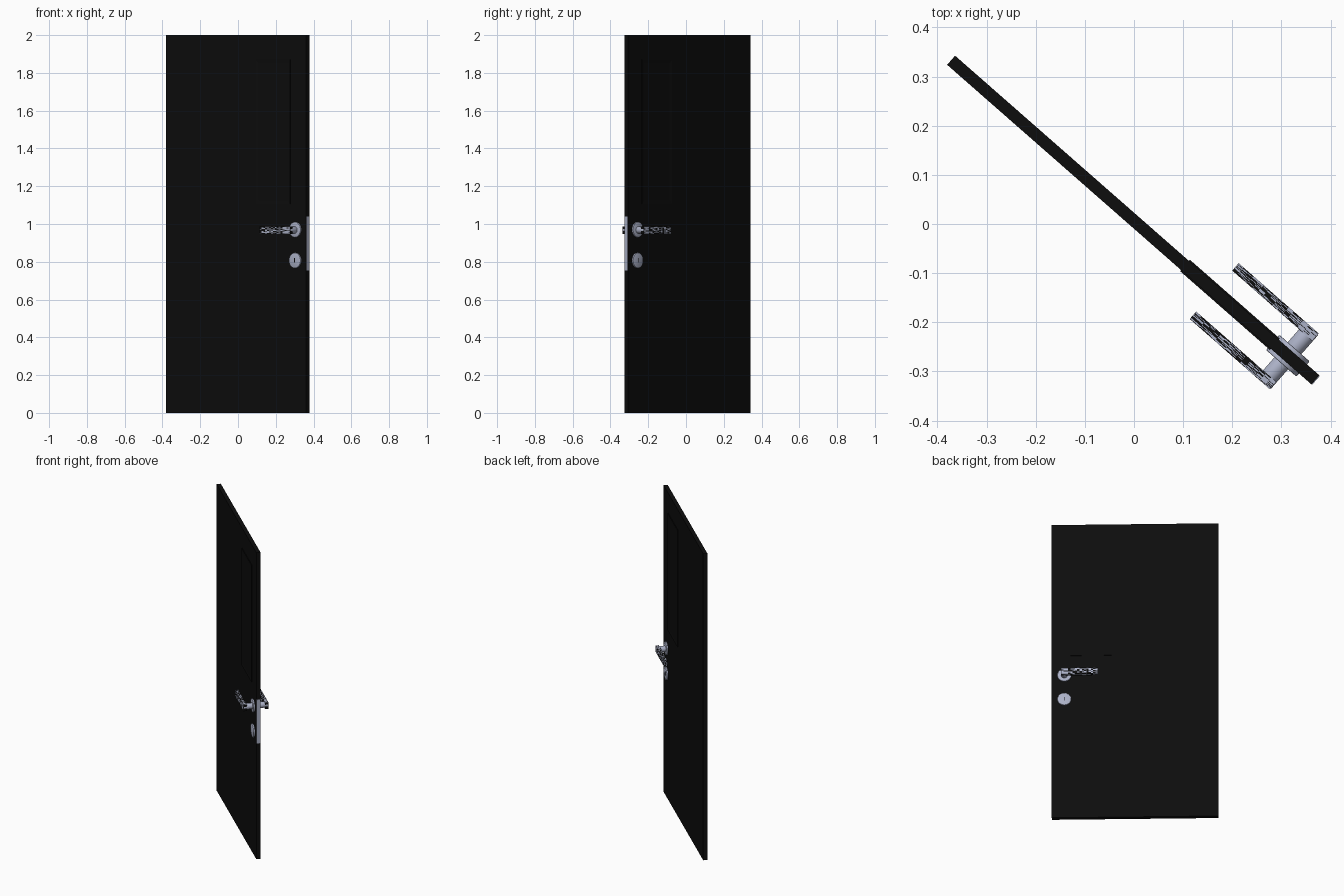
import bpy, bmesh, random
from math import radians, pi
from mathutils import Matrix, Vector

if "Cube" in bpy.data.objects:
    bpy.data.objects.remove(bpy.data.objects["Cube"])

random.seed(3)
# Door stands turned about z: local x runs along the door, local y is through it
PLACE = Matrix.Translation((-0.0015, 0.008, 0)) @ Matrix.Rotation(radians(-41.26), 4, 'Z')


def material(name, rgb):
    m = bpy.data.materials.new(name)
    m.diffuse_color = (*rgb, 1)
    m.use_nodes = True
    m.node_tree.nodes["Principled BSDF"].inputs["Base Color"].default_value = m.diffuse_color
    return m


BLACK = material("door black", (0.004, 0.004, 0.004))
METAL = material("blue grey metal", (0.41, 0.44, 0.57))


def finish(name, bm, mats, smooth=False):
    bmesh.ops.recalc_face_normals(bm, faces=bm.faces)
    bm.transform(PLACE)
    me = bpy.data.meshes.new(name)
    bm.to_mesh(me)
    bm.free()
    for m in mats:
        me.materials.append(m)
    ob = bpy.data.objects.new(name, me)
    bpy.context.collection.objects.link(ob)
    if smooth:
        bpy.context.view_layer.objects.active = ob
        ob.select_set(True)
        bpy.ops.object.shade_smooth_by_angle(angle=radians(35))
        ob.select_set(False)
    return ob


def box_bm(x0, x1, y0, y1, z0, z1, cuts=0):
    bm = bmesh.new()
    bmesh.ops.create_cube(bm, size=1)
    if cuts:
        bmesh.ops.subdivide_edges(bm, edges=bm.edges[:], cuts=cuts, use_grid_fill=True)
    bm.transform(Matrix.Translation(((x0 + x1) / 2, (y0 + y1) / 2, (z0 + z1) / 2))
                 @ Matrix.Diagonal((x1 - x0, y1 - y0, z1 - z0, 1)))
    return bm


def disc(name, x, z, r, y0, y1, mat, bevel=0.0):
    """Round part whose axis passes through the door."""
    bm = bmesh.new()
    bmesh.ops.create_cone(bm, cap_ends=True, segments=32, radius1=r, radius2=r, depth=abs(y1 - y0))
    if bevel:
        rims = [e for e in bm.edges if abs(e.verts[0].co.z - e.verts[1].co.z) < 1e-6]
        bmesh.ops.bevel(bm, geom=rims, offset=bevel, segments=2, affect='EDGES', profile=0.5)
    bm.transform(Matrix.Translation((x, (y0 + y1) / 2, z)) @ Matrix.Rotation(pi / 2, 4, 'X'))
    return finish(name, bm, [mat], True)


# Door leaf
finish("door_leaf", box_bm(-0.493, 0.493, -0.0123, 0.0123, 0, 2), [BLACK])
# Lock plate on the door edge
finish("edge_plate", box_bm(0.485, 0.4945, -0.0112, 0.0112, 0.755, 1.04), [METAL])

LOCK_X = 0.4185
for side, label in ((-1, "front"), (1, "back")):
    # Raised moulding with a sunken panel
    bm = box_bm(0.14, 0.383, min(side * 0.012, side * 0.0153), max(side * 0.012, side * 0.0153),
                1.105, 1.87)
    face = max(bm.faces, key=lambda f: f.calc_center_median().y * side)
    bmesh.ops.inset_region(bm, faces=[face], thickness=0.026)
    for v in face.verts:
        v.co.y -= side * 0.002
    finish(label + "_panel", bm, [BLACK])

    # Handle rose, neck and lock cover
    disc(label + "_rose", LOCK_X, 0.97, 0.041, 0, side * 0.0205, METAL, 0.002)
    disc(label + "_neck", LOCK_X, 0.968, 0.0185, side * 0.01, side * 0.074, METAL, 0.002)
    disc(label + "_lock_cover", LOCK_X, 0.807, 0.041, 0, side * 0.0205, METAL, 0.002)
    # Key slot
    y = sorted((side * 0.019, side * 0.0212))
    finish(label + "_key_slot", box_bm(LOCK_X - 0.002, LOCK_X + 0.002, *y, 0.795, 0.82), [BLACK])

    # Lever grip, black with metal flecks
    y = sorted((side * 0.0555, side * 0.0755))
    bm = box_bm(0.219, 0.436, *y, 0.946, 0.987, cuts=15)
    for f in bm.faces:
        c = f.calc_center_median()
        if c.x < 0.435:
            elbow = c.x > 0.40
            f.material_index = int(random.random() < (0.8 if elbow else 0.35))
    finish(label + "_lever", bm, [BLACK, METAL])
